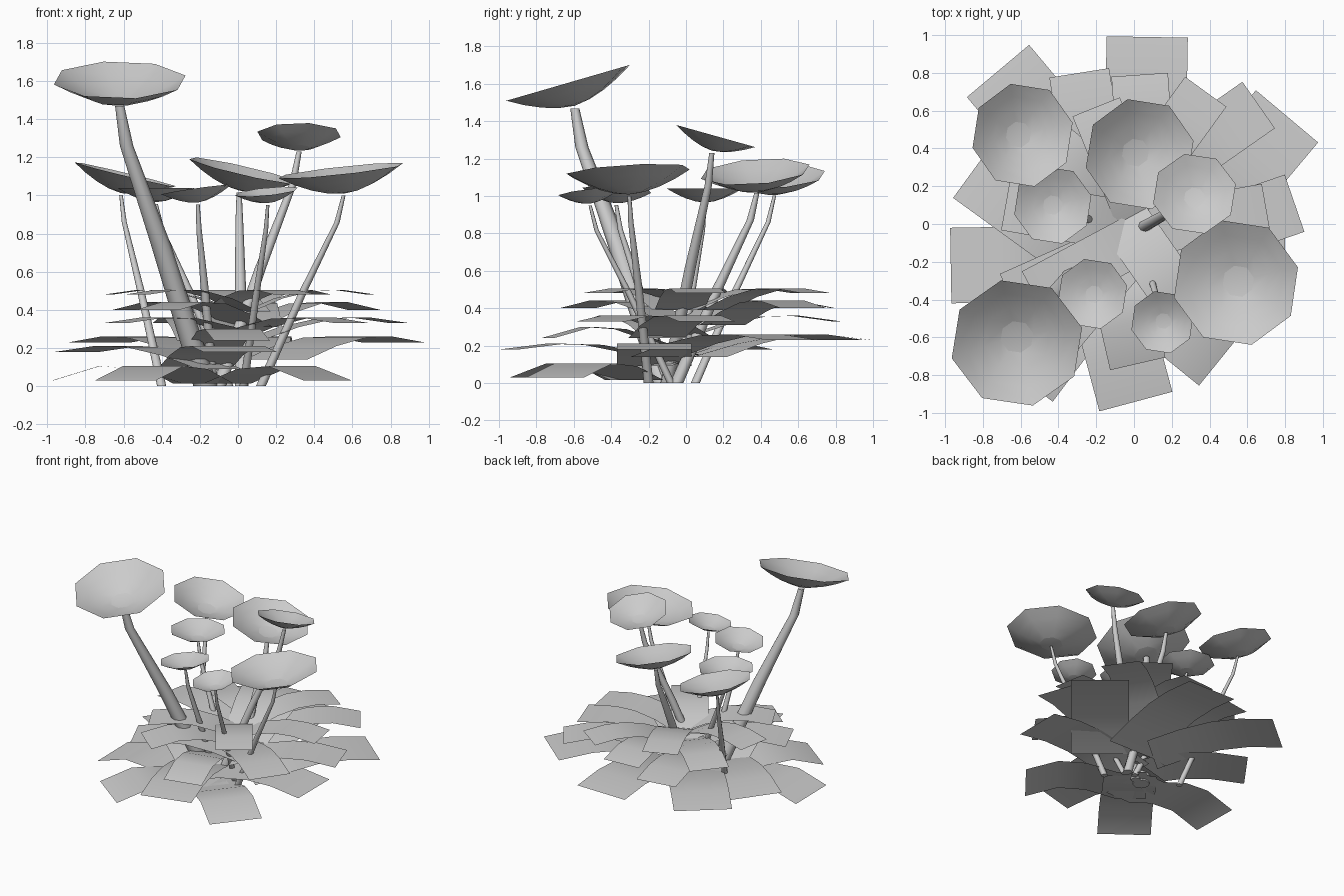
import bpy, bmesh, math
from mathutils import Vector

if "Cube" in bpy.data.objects:
    bpy.data.objects.remove(bpy.data.objects["Cube"])

grey = bpy.data.materials.new("plain_grey")
grey.use_nodes = True
grey.diffuse_color = (0.6, 0.6, 0.6, 1)
bsdf = next(n for n in grey.node_tree.nodes if n.type == "BSDF_PRINCIPLED")
bsdf.inputs["Base Color"].default_value = grey.diffuse_color


def finish(bm, name):
    mesh = bpy.data.meshes.new(name)
    bm.to_mesh(mesh)
    bm.free()
    obj = bpy.data.objects.new(name, mesh)
    bpy.context.collection.objects.link(obj)
    mesh.materials.append(grey)
    bpy.ops.object.select_all(action="DESELECT")
    obj.select_set(True)
    bpy.context.view_layer.objects.active = obj
    bpy.ops.object.shade_smooth_by_angle(angle=math.radians(60))


def bridge(bm, lower, upper):
    count = len(lower)
    for i in range(count):
        j = (i + 1) % count
        bm.faces.new((lower[i], lower[j], upper[j], upper[i]))


# Shallow eight-sided dish whose rim is tilted by the given slopes
def cap(name, rim, radius, slope_x, slope_y):
    normal = Vector((-slope_x, -slope_y, 1)).normalized()
    side = Vector((1, 0, slope_x)).normalized()
    front = normal.cross(side)
    depth = radius * 0.36
    bm = bmesh.new()
    rings = []
    for part in (0.25, 0.5, 0.75, 1):
        ring = []
        for i in range(8):
            a = math.tau * i / 8 + 0.24
            flat = side * math.cos(a) + front * math.sin(a)
            sink = depth * (1 - part ** 1.7)
            ring.append(bm.verts.new(rim + flat * radius * part - normal * sink))
        rings.append(ring)
    bottom = rim - normal * depth
    centre = bm.verts.new(bottom)
    for i in range(8):
        bm.faces.new((centre, rings[0][i], rings[0][(i + 1) % 8]))
    for lower, upper in zip(rings, rings[1:]):
        bridge(bm, lower, upper)
    finish(bm, name)
    return bottom


# Tapered stem, nearly straight, with a knee just below the dish
def stem(name, base, top, thick):
    bm = bmesh.new()
    rings = []
    for rise, lean, taper in ((0, 0, 1), (0.5, 0.52, 0.82), (0.85, 0.92, 0.55), (0.99, 1, 0.38)):
        c = base.lerp(top, lean)
        c.z = top.z * rise
        rings.append([bm.verts.new(c + Vector((math.cos(a), math.sin(a), 0)) * thick * taper)
                      for a in (math.tau * i / 8 for i in range(8))])
    for lower, upper in zip(rings, rings[1:]):
        bridge(bm, lower, upper)
    bm.faces.new(rings[0][::-1])
    bm.faces.new(rings[-1])
    finish(bm, name)


# Arched strip leaf, laid back from its tip edge along its own direction
def leaf(name, tip, angle, length, width, droop):
    a = math.radians(angle)
    out = Vector((math.cos(a), math.sin(a), 0))
    across = Vector((-out.y, out.x, 0)) * width / 2
    bm = bmesh.new()
    rows = []
    for back, lift in ((1, -0.09), (0.75, -0.02), (0.5, droop * 0.8), (0.27, droop), (0, 0)):
        p = tip - out * length * back
        p.z = max(0.015, tip.z + lift)
        rows.append((bm.verts.new(p - across), bm.verts.new(p + across)))
    for (a0, a1), (b0, b1) in zip(rows, rows[1:]):
        bm.faces.new((a0, b0, b1, a1))
    finish(bm, name)


# Rim centre, radius, tilt slopes, stem foot and stem thickness
plants = {
    "back_right": ((-0.59, 0.47, 1.11), 0.28, -0.24, 0.03, (-0.4, 0.05), 0.024),
    "back": ((0.03, 0.37, 1.13), 0.3, -0.23, 0.08, (0.02, -0.05), 0.036),
    "back_left": ((0.32, 0.16, 1.32), 0.225, 0, -0.28, (-0.1, -0.1), 0.036),
    "middle_right": ((-0.43, 0.1, 1.04), 0.21, 0, 0, (-0.05, -0.05), 0.026),
    "front_left": ((0.54, -0.31, 1.13), 0.34, 0.11, 0.06, (0.12, -0.2), 0.026),
    "front": ((-0.22, -0.37, 1.03), 0.19, 0.14, -0.04, (-0.13, -0.1), 0.026),
    "small_front": ((0.15, -0.52, 1.02), 0.17, 0.1, 0.12, (0.03, -0.08), 0.022),
    "tall_front_right": ((-0.62, -0.63, 1.605), 0.355, 0, 0.29, (-0.17, -0.12), 0.064),
}
for name, (rim, radius, sx, sy, foot, thick) in plants.items():
    top = cap(name + "_cap", Vector(rim), radius, sx, sy)
    stem(name + "_stem", Vector((*foot, 0)), top, thick)

# Leaf tiers: tip height, width, droop, length, then tip x, tip y and direction in degrees
tiers = (
    (0.03, 0.4, 0.075, 0.9, ((-0.97, -0.22, 181), (-0.59, -0.82, 233), (0.47, -0.7, 321))),
    (0.18, 0.4, 0.03, 0.92, ((-0.84, 0.3, 144), (0.01, -0.94, 285), (0.8, -0.17, 0))),
    (0.23, 0.43, 0.03, 0.95, ((0.07, 0.99, 89), (0.81, 0.57, 50), (-0.72, 0.81, 130))),
    (0.24, 0.3, 0.06, 0.8, ((0.02, -0.74, 283),)),
    (0.33, 0.32, 0.03, 0.82, ((0.85, 0.11, 19), (-0.29, 0.8, 99), (-0.645, -0.41, 204),
                              (0.6, -0.45, 325))),
    (0.4, 0.3, 0.04, 0.76, ((0.66, 0.63, 35), (0.03, 0.79, 94), (-0.56, 0.5, 140),
                            (-0.42, -0.58, 230))),
    (0.48, 0.27, 0.025, 0.66, ((0.38, 0.7, 54), (0.7, 0.08, 10), (-0.2, 0.62, 112),
                               (-0.68, 0.1, 170), (-0.53, -0.37, 208), (0.3, -0.48, 305))),
)
for level, (z, width, droop, length, tips) in enumerate(tiers):
    for i, (x, y, angle) in enumerate(tips):
        leaf(f"leaf_tier_{level + 1}_{i + 1}", Vector((x, y, z)), angle, length, width, droop)
